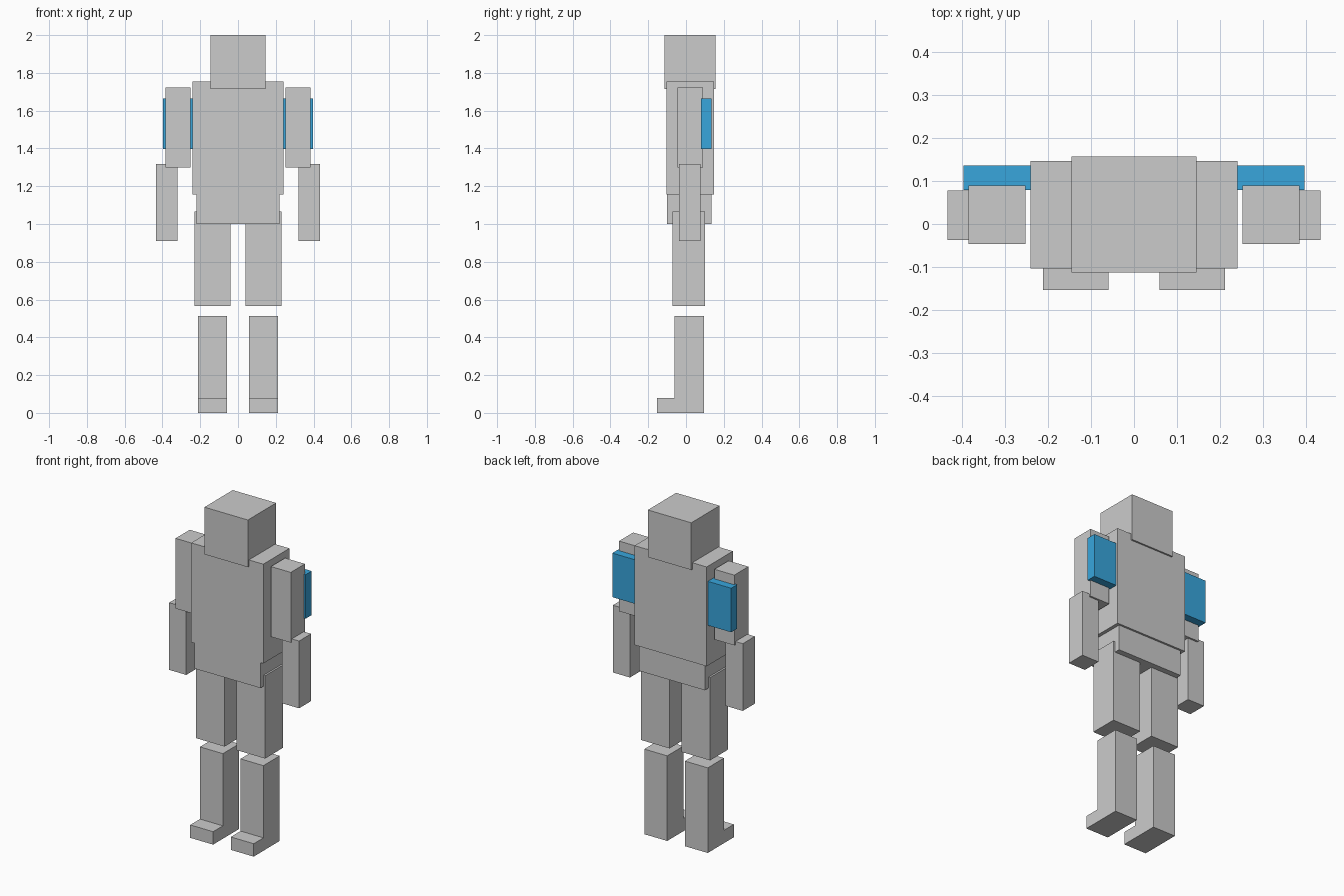
import bpy, bmesh

if "Cube" in bpy.data.objects:
    bpy.data.objects.remove(bpy.data.objects["Cube"])

blue = bpy.data.materials.new("blue")
blue.diffuse_color = (0.04, 0.38, 0.72, 1)
blue.use_nodes = True
blue.node_tree.nodes["Principled BSDF"].inputs["Base Color"].default_value = blue.diffuse_color


def prism(name, profile, x0, x1, material=None):
    """Extrude a (y, z) profile from x0 to x1."""
    bm = bmesh.new()
    face = bm.faces.new([bm.verts.new((x0, y, z)) for y, z in profile])
    ext = bmesh.ops.extrude_face_region(bm, geom=[face])
    moved = [v for v in ext["geom"] if isinstance(v, bmesh.types.BMVert)]
    bmesh.ops.translate(bm, verts=moved, vec=(x1 - x0, 0, 0))
    bmesh.ops.recalc_face_normals(bm, faces=bm.faces)
    mesh = bpy.data.meshes.new(name)
    bm.to_mesh(mesh)
    bm.free()
    if material:
        mesh.materials.append(material)
    obj = bpy.data.objects.new(name, mesh)
    bpy.context.collection.objects.link(obj)
    return obj


def box(name, x, y, z, material=None):
    rect = [(y[0], z[0]), (y[1], z[0]), (y[1], z[1]), (y[0], z[1])]
    return prism(name, rect, x[0], x[1], material)


def mirror(obj):
    obj.modifiers.new("mirror", 'MIRROR').use_axis = (True, False, False)


# Head and body
box("head", (-0.145, 0.145), (-0.113, 0.157), (1.715, 2.0))
box("torso", (-0.241, 0.241), (-0.103, 0.147), (1.155, 1.755))
box("pelvis", (-0.22, 0.22), (-0.10, 0.135), (1.0, 1.16))

# Arms with blue pads behind them
mirror(box("upper_arms", (0.252, 0.385), (-0.046, 0.089), (1.298, 1.722)))
mirror(box("forearms", (0.32, 0.434), (-0.037, 0.078), (0.911, 1.317)))
mirror(box("shoulder_pads", (0.238, 0.397), (0.079, 0.136), (1.398, 1.664), blue))

# Legs, each lower leg one L shape with its foot
mirror(box("thighs", (0.04, 0.231), (-0.071, 0.10), (0.566, 1.066)))
leg = [(-0.153, 0), (0.095, 0), (0.095, 0.514), (-0.06, 0.514),
       (-0.06, 0.078), (-0.153, 0.078)]
mirror(prism("lower_legs", leg, 0.059, 0.212))
